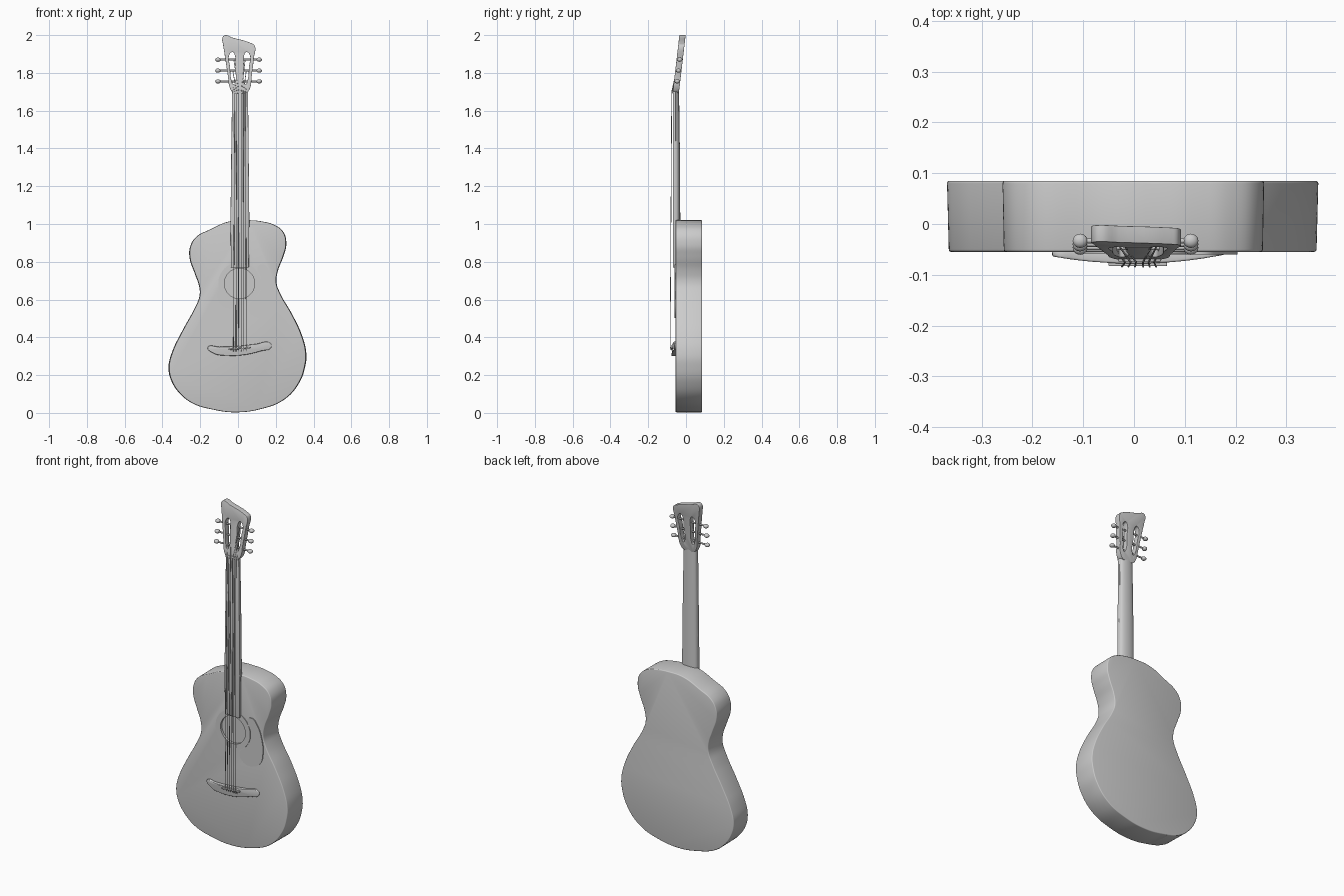
import bpy, bmesh, math
from mathutils import Vector

if "Cube" in bpy.data.objects:
    bpy.data.objects.remove(bpy.data.objects["Cube"])

C = bpy.context


def finish(ob, bevel=0.0, seg=3):
    C.view_layer.objects.active = ob
    for o in C.selected_objects:
        o.select_set(False)
    ob.select_set(True)
    if bevel:
        m = ob.modifiers.new("round", 'BEVEL')
        m.width, m.segments, m.angle_limit = bevel, seg, math.radians(50)
        bpy.ops.object.modifier_apply(modifier=m.name)
    bpy.ops.object.shade_smooth_by_angle(angle=math.radians(40))
    return ob


def mesh_object(name, bm):
    me = bpy.data.meshes.new(name)
    bmesh.ops.recalc_face_normals(bm, faces=bm.faces)
    bm.to_mesh(me)
    bm.free()
    ob = bpy.data.objects.new(name, me)
    C.collection.objects.link(ob)
    return ob


def plate(name, loops, front, back, bevel=0.0, warp=None, handle='AUTO', res=6):
    """Solid from closed x-z outlines (extra loops are holes), between two y depths."""
    cu = bpy.data.curves.new(name, 'CURVE')
    cu.dimensions, cu.fill_mode, cu.resolution_u = '2D', 'BOTH', res
    cu.extrude = (back - front) / 2
    for pts in loops:
        sp = cu.splines.new('BEZIER')
        sp.bezier_points.add(len(pts) - 1)
        sp.use_cyclic_u = True
        for b, (x, z) in zip(sp.bezier_points, pts):
            b.co = (x, z, 0)
            b.handle_left_type = b.handle_right_type = handle
    tmp = bpy.data.objects.new(name, cu)
    C.collection.objects.link(tmp)
    C.view_layer.update()
    me = bpy.data.meshes.new_from_object(tmp.evaluated_get(C.evaluated_depsgraph_get()))
    bm = bmesh.new()
    bm.from_mesh(me)
    bpy.data.objects.remove(tmp)
    bmesh.ops.remove_doubles(bm, verts=bm.verts, dist=1e-5)
    bmesh.ops.dissolve_limit(bm, angle_limit=0.01, verts=bm.verts, edges=bm.edges)
    for v in bm.verts:
        x, z, d = v.co
        p = Vector((x, (front + back) / 2 - d, z))
        v.co = warp(p) if warp else p
    return finish(mesh_object(name, bm), bevel)


def rod(name, pts, r):
    cu = bpy.data.curves.new(name, 'CURVE')
    cu.dimensions, cu.bevel_depth, cu.bevel_resolution = '3D', r, 2
    cu.use_fill_caps = True
    sp = cu.splines.new('POLY')
    sp.points.add(len(pts) - 1)
    for p, q in zip(sp.points, pts):
        p.co = (*q, 1)
    ob = bpy.data.objects.new(name, cu)
    C.collection.objects.link(ob)
    return ob


def circle(cx, cz, r, n=12):
    return [(cx + r * math.cos(2 * math.pi * i / n), cz + r * math.sin(2 * math.pi * i / n)) for i in range(n)]


# Body
outline = [(.06, 1.02), (-.045, 1.014), (-.15, .97), (-.22, .933), (-.252, .885), (-.257, .824),
           (-.23, .74), (-.206, .67), (-.204, .62), (-.232, .55), (-.294, .437), (-.352, .315),
           (-.368, .24), (-.352, .167), (-.304, .098), (-.24, .05), (-.135, .018), (-.013, .003),
           (.124, .021), (.246, .071), (.325, .16), (.357, .25), (.362, .315), (.341, .405),
           (.288, .52), (.22, .64), (.204, .69), (.211, .75), (.241, .83), (.256, .893),
           (.241, .957), (.193, .995), (.124, 1.014)]


def taper(p):
    return Vector((p.x * (.99 if p.y < 0 else 1), p.y, p.z))


body = plate("body", [outline], -.055, .085, .005, taper)

# Sound hole recess and rosette
HX, HZ = .008, .685
cutter = plate("sound_hole_cutter", [circle(HX, HZ, .08)], -.09, -.045)
cutter.hide_render = True
cut = body.modifiers.new("sound_hole", 'BOOLEAN')
cut.operation, cut.object, cut.solver = 'DIFFERENCE', cutter, 'EXACT'
C.view_layer.objects.active = body
bpy.ops.object.modifier_apply(modifier=cut.name)
bpy.data.objects.remove(cutter)
finish(body)
plate("rosette", [circle(HX, HZ, .112), circle(HX, HZ, .08)], -.0585, -.052)

# Pickguard
plate("pickguard", [[(.105, .775), (.135, .785), (.165, .755), (.195, .68), (.203, .6), (.185, .535),
                     (.135, .505), (.075, .515), (.052, .56), (.085, .6), (.117, .64), (.125, .7)]],
      -.06, -.052)


# Bridge with thinner wings, and saddle
def dome(p):
    if p.y < -.06:
        p.y = -.06 - .018 * max(0, 1 - (p.x / .18) ** 2)
    return p


plate("bridge", [[(-.16, .347), (-.135, .318), (-.055, .303), (.04, .308), (.124, .328), (.175, .345),
                  (.173, .369), (.09, .364), (-.01, .353), (-.1, .35)]], -.08, -.053, .004, dome)
plate("saddle", [[(-.05, .333), (.065, .341), (.065, .349), (-.05, .341)]], -.083, -.07,
      .002, handle='VECTOR', res=1)

# Fingerboard and nut
plate("fingerboard", [[(-.037, .77), (.057, .77), (.06, 1.02), (.053, 1.7), (-.031, 1.7), (-.04, 1.02)]],
      -.069, -.054, .002, handle='VECTOR', res=1)
plate("nut", [[(-.031, 1.695), (.053, 1.695), (.053, 1.708), (-.031, 1.708)]], -.074, -.054,
      .002, handle='VECTOR', res=1)

# Neck: half-round loft
bm = bmesh.new()
rings = []
for z, w, d in ((.98, .05, .025), (1.35, .046, .023), (1.72, .041, .018)):
    ring = []
    for i in range(17):
        a = math.pi * i / 16
        ring.append(bm.verts.new((.01 + w * math.cos(a), -.055 + d * math.sin(a) ** .8, z)))
    rings.append(ring)
for lo, hi in zip(rings, rings[1:]):
    for i in range(17):
        j = (i + 1) % 17
        bm.faces.new((lo[i], lo[j], hi[j], hi[i]))
bm.faces.new(rings[0])
bm.faces.new(rings[-1])
finish(mesh_object("neck", bm))


# Slotted headstock, leaning back
def lean(p):
    return Vector((p.x, p.y + .117 * (p.z - 1.7), p.z))


head = [(-.083, 1.985), (-.07, 1.999), (-.03, 1.987), (.07, 1.957), (.088, 1.945), (.084, 1.88),
        (.072, 1.78), (.064, 1.72), (.045, 1.695), (.01, 1.693), (-.025, 1.695), (-.043, 1.72),
        (-.053, 1.78), (-.068, 1.88), (-.079, 1.95)]


def slot(s):
    pts = [(.036, 1.91), (.052, 1.9), (.05, 1.83), (.041, 1.755), (.032, 1.74), (.022, 1.755), (.023, 1.83), (.027, 1.9)]
    return [(.008 + s * x, z) for x, z in pts]


plate("headstock", [head, slot(1), slot(-1)], -.07, -.037, .007, lean)

# Tuners and strings, mirrored left and right
for s, side in ((-1, "left"), (1, "right")):
    for k, z in enumerate((1.755, 1.812, 1.87)):
        y = -.053 + .117 * (z - 1.7)
        rod(f"tuner_shaft_{side}_{k}", [(.008 + s * .016, y, z), (.003 + s * .105, y, z)], .005)
        bpy.ops.mesh.primitive_uv_sphere_add(segments=20, ring_count=12, radius=.014,
                                             location=(.003 + s * .109, y, z))
        knob = C.object
        knob.name = f"tuner_button_{side}_{k}"
        knob.scale = (1.05, 1.0, .8)
        finish(knob)
        t = .2 + .4 * k
        xb = .01 + s * .04 * (1 - .8 * t)
        xn = .011 + s * .034 * (1 - .8 * t)
        rod(f"string_{side}_{k}", [(xb, -.07, .325), (xb, -.084, .345), (xn, -.0755, 1.7),
                                   (.008 + s * (.042 - .006 * k), y - .005, z)], .0018)
